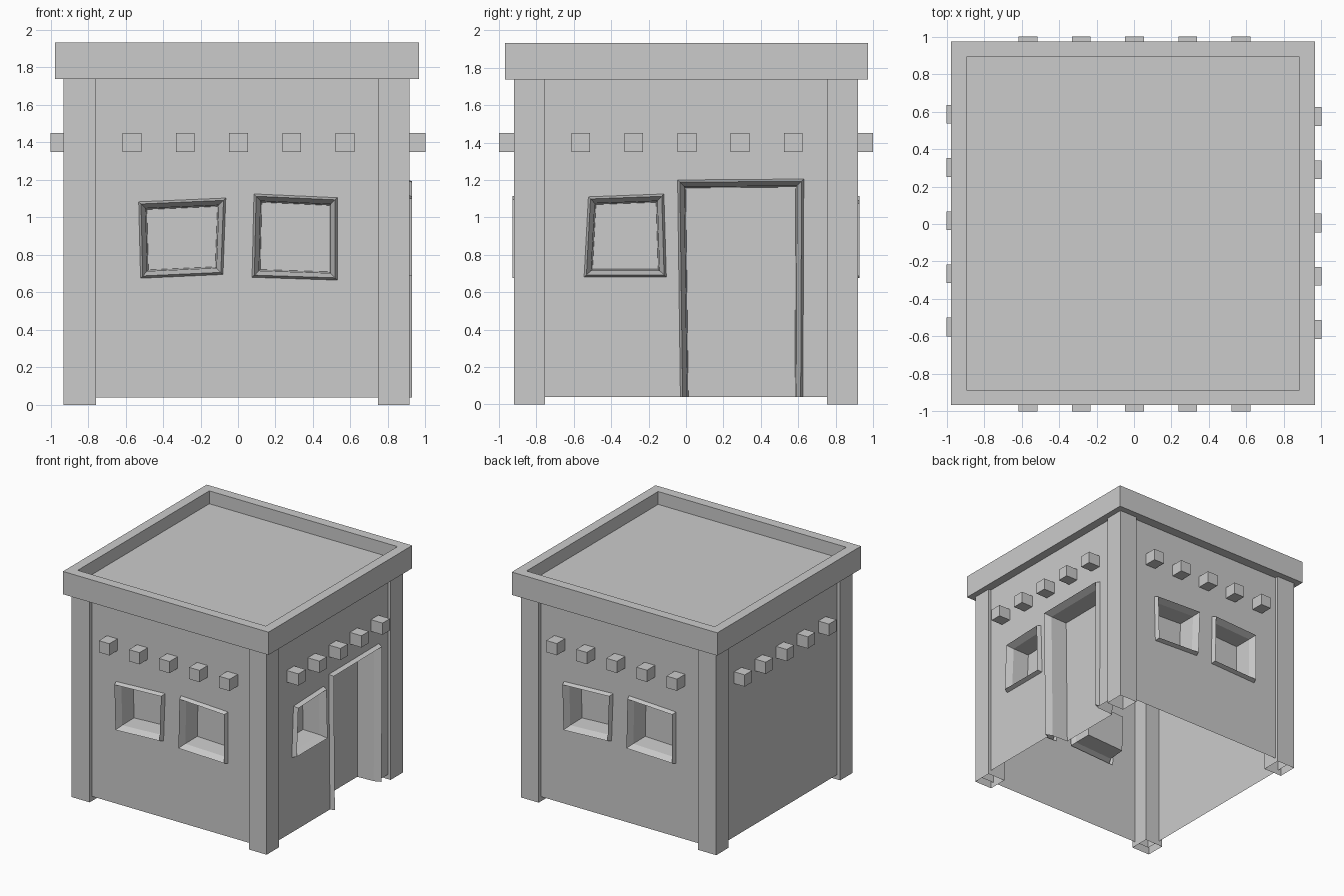
import bpy, bmesh
from math import pi
from mathutils import Vector, Matrix

if "Cube" in bpy.data.objects:
    bpy.data.objects.remove(bpy.data.objects["Cube"])

BASE, TOP, HALF = 0.04, 1.75, 0.895   # wall sheet bottom, top, half width
FRONT, RIGHT, BACK, LEFT = 0, pi / 2, pi, 3 * pi / 2


def finish(bm, name, angle=0):
    bmesh.ops.rotate(bm, verts=bm.verts, cent=(0, 0, 0), matrix=Matrix.Rotation(angle, 3, 'Z'))
    me = bpy.data.meshes.new(name)
    bm.to_mesh(me)
    bm.free()
    ob = bpy.data.objects.new(name, me)
    bpy.context.collection.objects.link(ob)
    return ob


def box(bm, lo, hi):
    lo, hi = Vector(lo), Vector(hi)
    m = Matrix.Translation((lo + hi) / 2) @ Matrix.Diagonal((*(hi - lo), 1))
    verts = bmesh.ops.create_cube(bm, size=1, matrix=m)['verts']
    return list({f for v in verts for f in v.link_faces})


def inset(quad, t):
    """Move each corner of a (u, z) quad inward along both its edges."""
    out = []
    for i, p in enumerate(quad):
        p, a, b = Vector(p), Vector(quad[i - 1]), Vector(quad[(i + 1) % 4])
        out.append(p + t * ((a - p).normalized() + (b - p).normalized()))
    return out


def wall(name, angle, d, windows=(), door=None):
    bm = bmesh.new()
    outline = [(-HALF, BASE)]
    if door:
        outline += [door[0], door[3], door[2], door[1]]
    outline += [(HALF, BASE), (HALF, TOP), (-HALF, TOP)]
    for loop in [outline, *windows]:
        vs = [bm.verts.new((u, -d, z)) for u, z in loop]
        for i, v in enumerate(vs):
            if door and loop is outline and i == len(vs):
                continue
            bm.edges.new((vs[i - 1], v))
    bmesh.ops.triangle_fill(bm, use_beauty=True, use_dissolve=False,
                            edges=bm.edges[:], normal=(0, -1, 0))
    bm.normal_update()
    for f in bm.faces:
        if f.normal.y > 0:
            f.normal_flip()
    finish(bm, name, angle)


def opening(name, angle, d, quad, is_door=False):
    """Raised bevelled rim running into a recess closed by a flat panel."""
    bm = bmesh.new()
    rings = []
    for t, depth in ((0, d), (0.012, 0.928), (0.036, 0.87), (0.043, 0.72)):
        pts = inset(quad, t)
        if is_door:
            pts[0].y = pts[1].y = BASE
        rings.append([bm.verts.new((p.x, -depth, p.y)) for p in pts])
    for a, b in zip(rings, rings[1:]):
        for i in range(1 if is_door else 0, 4):
            j = (i + 1) % 4
            bm.faces.new((a[i], a[j], b[j], b[i]))
    bm.faces.new(rings[-1])
    finish(bm, name, angle)


# Crooked openings, corners from bottom left anticlockwise
pair = [[(-0.52, 0.675), (-0.08, 0.695), (-0.065, 1.103), (-0.53, 1.083)],
        [(0.075, 0.68), (0.53, 0.665), (0.53, 1.105), (0.085, 1.125)]]
side_window = [(-0.545, 0.68), (-0.105, 0.68), (-0.118, 1.125), (-0.522, 1.11)]
door = [(-0.03, BASE), (0.625, BASE), (0.63, 1.205), (-0.045, 1.2)]

# Walls, windows and door
D = 0.89
wall("front_wall", FRONT, D, pair)
wall("back_wall", BACK, D, pair)
wall("right_wall", RIGHT, D, [side_window], door)
wall("left_wall", LEFT, 0.9)
for side, angle in (("front", FRONT), ("back", BACK)):
    for i, q in enumerate(pair):
        opening(f"{side}_window_{i + 1}", angle, D, q)
opening("right_window", RIGHT, D, side_window)
opening("doorway", RIGHT, D, door, True)

# Hollow corner posts, open underneath
for nx, (x0, x1) in (("left", (-0.93, -0.757)), ("right", (0.748, 0.915))):
    for ny, (y0, y1) in (("front", (-0.92, -0.753)), ("back", (0.753, 0.92))):
        bm = bmesh.new()
        faces = box(bm, (x0, y0, 0), (x1, y1, TOP))
        bm.normal_update()
        bmesh.ops.delete(bm, geom=[f for f in faces if f.normal.z < -0.5], context='FACES')
        finish(bm, f"{ny}_{nx}_post")

# Projecting roof beam ends on all four sides
for side, angle, shift in (("front", FRONT, 0.003), ("right", RIGHT, 0.005),
                           ("back", BACK, -0.003), ("left", LEFT, -0.018)):
    bm = bmesh.new()
    for i in range(-2, 3):
        u = i * 0.284 + shift
        box(bm, (u - 0.05, -1, 1.35), (u + 0.05, -0.87, 1.45))
    finish(bm, f"{side}_beam_ends", angle)

# Flat roof with a raised parapet
bm = bmesh.new()
faces = box(bm, (-0.977, -0.967, 1.737), (0.965, 0.973, 1.932))
bm.normal_update()
deck = max(faces, key=lambda f: f.normal.z)
bmesh.ops.inset_region(bm, faces=[deck], thickness=0.116)
new = bmesh.ops.extrude_face_region(bm, geom=[deck])['geom']
bmesh.ops.translate(bm, vec=(0, 0, -0.11), verts=[g for g in new if isinstance(g, bmesh.types.BMVert)])
if deck.is_valid:
    bmesh.ops.delete(bm, geom=[deck], context='FACES_ONLY')
bmesh.ops.recalc_face_normals(bm, faces=bm.faces)
finish(bm, "roof")
